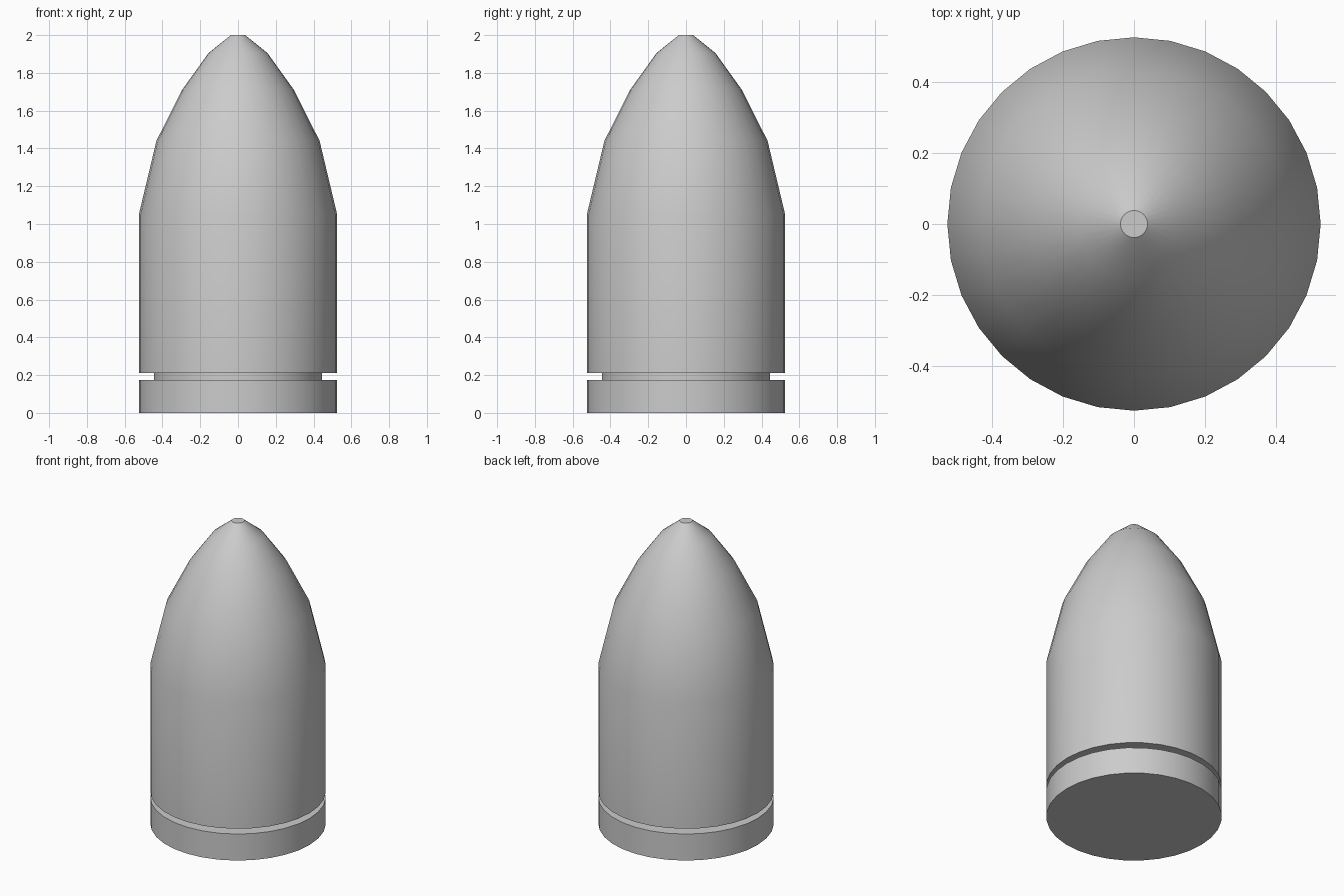
import bpy, bmesh, math

if "Cube" in bpy.data.objects:
    bpy.data.objects.remove(bpy.data.objects["Cube"])

SIDES = 32


def lathe(name, profile):
    """Revolve a (radius, z) profile around z and cap both ends."""
    bm = bmesh.new()
    rings = []
    for r, z in profile:
        rings.append([bm.verts.new((r * math.cos(2 * math.pi * i / SIDES),
                                    r * math.sin(2 * math.pi * i / SIDES), z))
                      for i in range(SIDES)])
    for a, b in zip(rings, rings[1:]):
        for i in range(SIDES):
            j = (i + 1) % SIDES
            bm.faces.new((a[i], a[j], b[j], b[i]))
    bm.faces.new(rings[0][::-1])
    bm.faces.new(rings[-1])
    bmesh.ops.recalc_face_normals(bm, faces=bm.faces)
    mesh = bpy.data.meshes.new(name)
    bm.to_mesh(mesh)
    bm.free()
    obj = bpy.data.objects.new(name, mesh)
    bpy.context.collection.objects.link(obj)
    bpy.ops.object.select_all(action='DESELECT')
    obj.select_set(True)
    bpy.context.view_layer.objects.active = obj
    bpy.ops.object.shade_smooth_by_angle(angle=math.radians(30))
    return obj


# Base rim, groove, straight wall, then the tapering nose with a flat tip
lathe("shell_body", [
    (0.525, 0), (0.525, 0.175),
    (0.446, 0.175), (0.446, 0.21),
    (0.525, 0.21), (0.525, 1.05),
    (0.432, 1.44), (0.296, 1.71), (0.156, 1.905), (0.038, 2.0),
])
